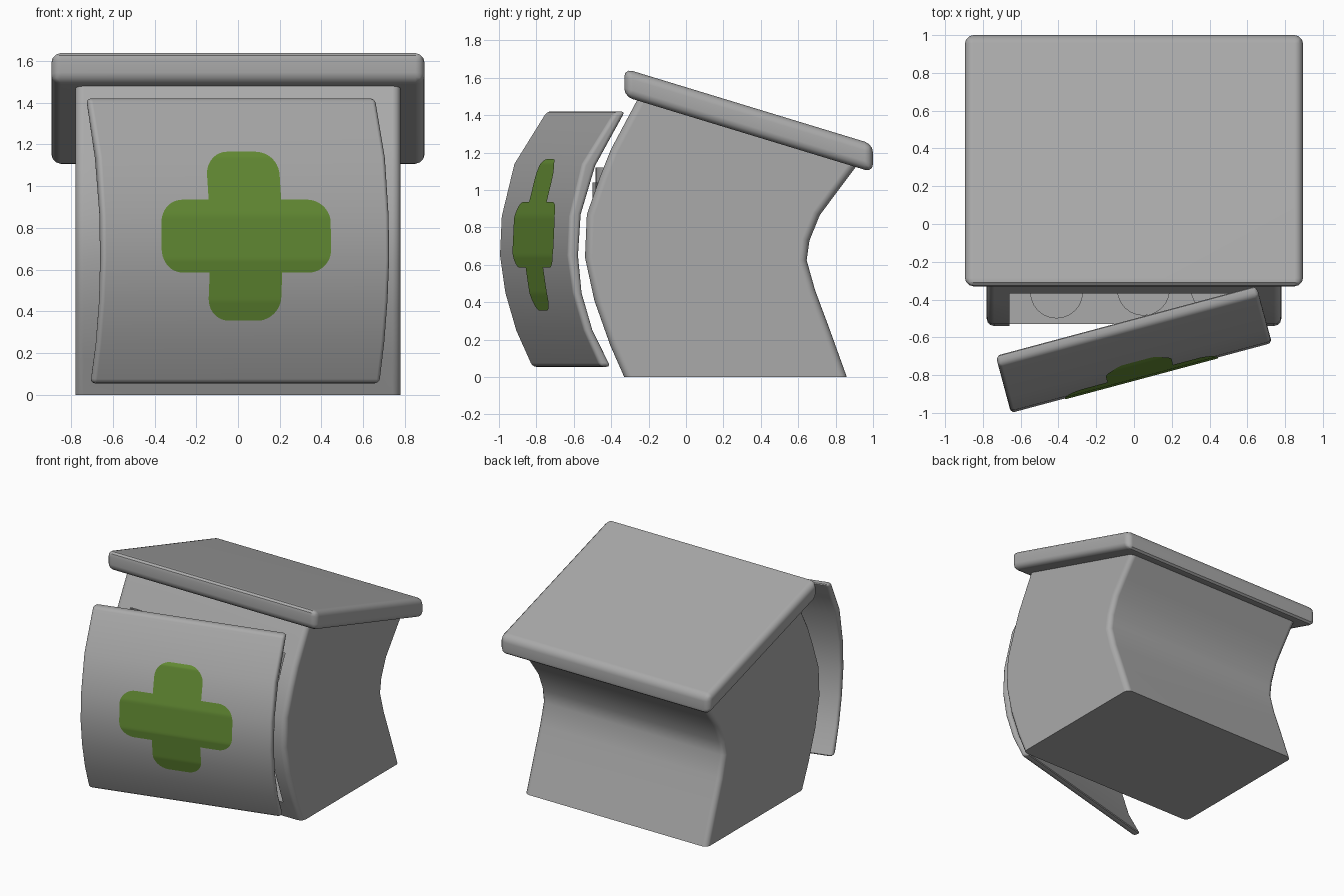
import bpy, bmesh, math
from mathutils import Matrix

if "Cube" in bpy.data.objects:
    bpy.data.objects.remove(bpy.data.objects["Cube"])


def material(name, rgb):
    m = bpy.data.materials.new(name)
    m.diffuse_color = (*rgb, 1)
    m.use_nodes = True
    m.node_tree.nodes["Principled BSDF"].inputs["Base Color"].default_value = m.diffuse_color
    return m


GREY = material("plain grey", (0.4, 0.4, 0.4))
GREEN = material("leaf green", (0.13, 0.27, 0.035))


def finish(name, bm, mat, matrix=None):
    me = bpy.data.meshes.new(name)
    bm.to_mesh(me)
    bm.free()
    me.materials.append(mat)
    ob = bpy.data.objects.new(name, me)
    bpy.context.collection.objects.link(ob)
    if matrix:
        ob.matrix_world = matrix
    return ob


def smooth(ob, angle=35):
    me = ob.data
    me.polygons.foreach_set("use_smooth", [True] * len(me.polygons))
    me.set_sharp_from_angle(angle=math.radians(angle))
    wn = ob.modifiers.new("flat_sides", 'WEIGHTED_NORMAL')
    wn.keep_sharp = True


def prism(profile, x0, x1, bevel=0.0, segments=3):
    """Extrude a (y, z) outline along x, rounding sharp edges off the ground."""
    bm = bmesh.new()
    a = [bm.verts.new((x0, y, z)) for y, z in profile]
    b = [bm.verts.new((x1, y, z)) for y, z in profile]
    n = len(profile)
    bm.faces.new(a)
    bm.faces.new(b[::-1])
    for i in range(n):
        j = (i + 1) % n
        bm.faces.new((a[i], b[i], b[j], a[j]))
    bmesh.ops.recalc_face_normals(bm, faces=bm.faces[:])
    if bevel:
        edges = [e for e in bm.edges if e.calc_face_angle(0) > math.radians(40)
                 and max(v.co.z for v in e.verts) > 0.001]
        bmesh.ops.bevel(bm, geom=edges, offset=bevel, segments=segments,
                        profile=0.5, affect='EDGES', clamp_overlap=True)
    return bm


# Bent cabinet body
body_profile = [(-.33, 0), (-.405, .17), (-.49, .41), (-.54, .64), (-.53, .87),
                (-.46, 1.07), (-.40, 1.22), (-.235, 1.53), (.93, 1.165),
                (.905, 1.12), (.80, .98), (.715, .865), (.66, .73), (.645, .625),
                (.69, .465), (.77, .25), (.86, 0)]
body = finish("cabinet_body", prism(body_profile, -.78, .78, .05), GREY)

# Hollow inside, cut from the front
cutter = finish("cavity_cutter", prism([(-.9, .14), (-.9, 1.28), (.3, 1.28), (.3, .14)], -.66, .66), GREY)
cutter.hide_render = True
cut = body.modifiers.new("cavity", 'BOOLEAN')
cut.operation = 'DIFFERENCE'
cut.solver = 'EXACT'
cut.object = cutter
bpy.context.view_layer.objects.active = body
bpy.ops.object.modifier_apply(modifier=cut.name)
bpy.data.objects.remove(cutter)
smooth(body)

# Sloping roof slab
roof = finish("roof", prism([(-.33, 1.50), (-.33, 1.65), (1, 1.245), (1, 1.095)], -.895, .895, .045), GREY)
smooth(roof)

# Inner shelf
finish("shelf", prism([(-.53, .70), (-.53, .75), (.31, .75), (.31, .70)], -.67, .67), GREY)

# Bottles standing on the shelf
for i, (x, y, top) in enumerate([(-.41, -.36, 1.04), (.05, -.345, 1.12), (.44, -.34, 1.04)]):
    bm = bmesh.new()
    h = top - .75
    bmesh.ops.create_cone(bm, cap_ends=True, segments=24, radius1=.14, radius2=.14, depth=h,
                          matrix=Matrix.Translation((x, y, .75 + h / 2)))
    smooth(finish(f"bottle_{i + 1}", bm, GREY))

# Curved door, ajar on its right hinge
hinge = Matrix.Translation((.73, -.63, 0)) @ Matrix.Rotation(math.radians(15), 4, 'Z')
outer = [(.18, .055), (.09, .25), (.03, .45), (0, .65), (.01, .86), (.08, 1.14), (.26, 1.42)]
inner = [(.32, 1.42), (.24, 1.28), (.155, 1.13), (.075, .87), (.06, .65),
         (.08, .45), (.14, .25), (.24, .055)]
door = finish("door", prism(outer + inner, -1.43, 0, .022), GREY, hinge)
smooth(door)


# Green cross laid on the curved door front
def door_depth(z):
    for (v0, z0), (v1, z1) in zip(outer, outer[1:]):
        if z0 <= z <= z1:
            return v0 + (v1 - v0) * (z - z0) / (z1 - z0)


def half_width(d, half_w, half_h, r=.11):
    k = max(0, abs(d) - (half_h - r))
    return half_w - r + math.sqrt(max(0, r * r - k * k))


bm = bmesh.new()
for lo, hi, hw, hh in [(-.405, -.175, .18, .405), (-.175, .175, .42, .175), (.175, .405, .18, .405)]:
    prev = None
    for i in range(33):
        d = lo + (hi - lo) * (1 - math.cos(math.pi * i / 32)) / 2
        w, z = half_width(d, hw, hh), .76 + d
        row = [bm.verts.new((-.715 + s * w, door_depth(z) - .005, z)) for s in (-1, 1)]
        if prev:
            bm.faces.new((prev[0], prev[1], row[1], row[0]))
        prev = row
cross = finish("green_cross", bm, GREEN, hinge)
cross.data.polygons.foreach_set("use_smooth", [True] * len(cross.data.polygons))
